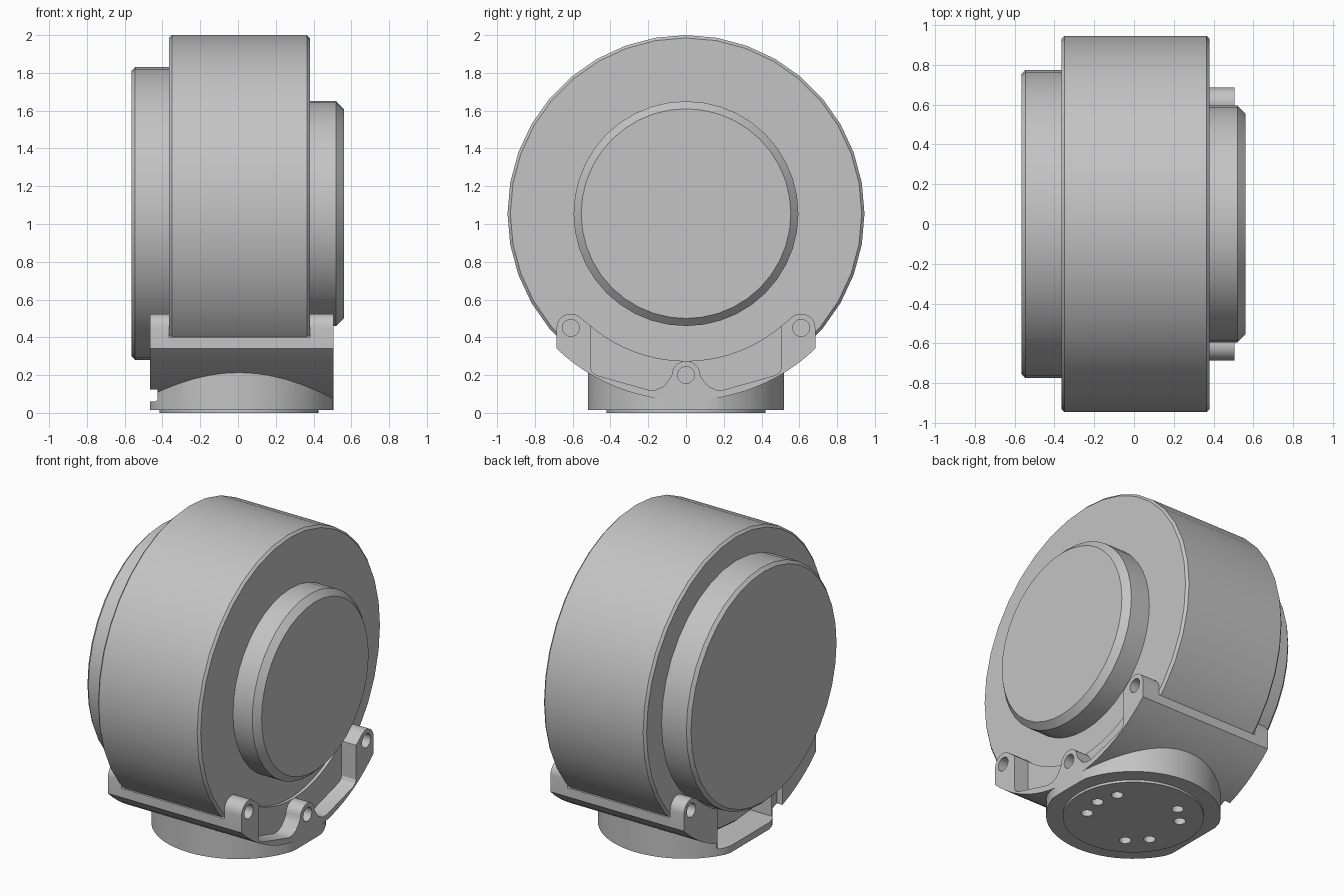
import bpy, bmesh, math

cube = bpy.data.objects.get("Cube")
if cube:
    bpy.data.objects.remove(cube, do_unlink=True)

grey = bpy.data.materials.new("light_grey_metal")
grey.use_nodes = True
COLOR = (0.55, 0.55, 0.55, 1)
grey.diffuse_color = COLOR
grey.node_tree.nodes["Principled BSDF"].inputs["Base Color"].default_value = COLOR

AXIS_Z = 1.055       # height of the drum axis
OUTER = 0.99         # outer radius of the cradle
X0, X1 = -0.465, 0.505   # cradle ends
D0, D1 = -0.365, 0.38    # drum ends
BASE_X = 0.005


def finish(name, bm):
    bmesh.ops.recalc_face_normals(bm, faces=bm.faces)
    mesh = bpy.data.meshes.new(name)
    bm.to_mesh(mesh)
    bm.free()
    mesh.materials.append(grey)
    ob = bpy.data.objects.new(name, mesh)
    bpy.context.collection.objects.link(ob)
    return ob


def loft(name, rings):
    """Skin a list of equal point loops and cap both ends."""
    bm = bmesh.new()
    loops = [[bm.verts.new(p) for p in ring] for ring in rings]
    for a, b in zip(loops, loops[1:]):
        for i in range(len(a)):
            j = (i + 1) % len(a)
            bm.faces.new((a[i], a[j], b[j], b[i]))
    bm.faces.new(loops[0])
    bm.faces.new(loops[-1])
    return finish(name, bm)


def prism(name, pts, a, b, axis="x"):
    if axis == "x":
        return loft(name, [[(h, p, q) for p, q in pts] for h in (a, b)])
    return loft(name, [[(p, q, h) for p, q in pts] for h in (a, b)])


def arc(cx, cy, r, start, end, n):
    steps = [math.radians(start + (end - start) * i / n) for i in range(n + 1)]
    return [(cx + r * math.cos(t), cy + r * math.sin(t)) for t in steps]


def circle(cx, cy, r, n=20):
    return arc(cx, cy, r, 0, 360, n)[:-1]


def box(y, z0, z1):
    return [(-y, z0), (y, z0), (y, z1), (-y, z1)]


def disc(name, profile, n):
    """Disc turned about the drum axis; profile is (x, radius)."""
    return loft(name, [[(x, p, q) for p, q in circle(0, AXIS_Z, r, n)] for x, r in profile])


def cut(ob, *cutters):
    for c in cutters:
        c.hide_render = True
        mod = ob.modifiers.new("cut", "BOOLEAN")
        mod.operation = "DIFFERENCE"
        mod.solver = "EXACT"
        mod.object = c
        bpy.context.view_layer.objects.active = ob
        bpy.ops.object.modifier_apply(modifier=mod.name)


def mirrored(pts):
    return pts + [(-y, z) for y, z in reversed(pts)]


# Drum and its two end discs
parts = [
    disc("main_drum", [(D0, 0.93), (D0 + 0.015, 0.945), (D1 - 0.015, 0.945), (D1, 0.93)], 36),
    disc("left_end_disc" if D0 > 0 else "right_side_disc",
         [(-0.565, 0.755), (-0.545, 0.775), (D0 + 0.01, 0.775)], 36),
    disc("left_side_disc", [(D1 - 0.01, 0.595), (0.52, 0.595), (0.56, 0.555)], 40),
]

# Cradle under the drum
half = math.degrees(math.asin(0.685 / OUTER))
outer_arc = arc(0, AXIS_Z, OUTER, 270 + half, 270 - half, 24)
inner = math.degrees(math.asin(0.675 / 0.935))
saddle = prism("cradle_saddle", outer_arc + [(-0.685, 0.4)]
               + arc(0, AXIS_Z, 0.935, 270 - inner, 270 + inner, 24) + [(0.685, 0.4)], D0, D1)

# End flanges with rounded lugs
lug = arc(-0.61, 0.45, 0.075, 180, 50, 8)
inner = math.degrees(math.asin(0.52 / 0.78))
flange_pts = (outer_arc + lug + arc(0, AXIS_Z, 0.78, 270 - inner, 270 + inner, 20)
              + [(-y, z) for y, z in reversed(lug)])
left_flange = prism("left_flange", flange_pts, D1, X1)
right_flange = prism("right_flange", flange_pts, X0, D0)

# Pocket in the left flange that leaves a thin web, lugs and a centre boss
pocket_side = [(-0.505, 0.6), (-0.505, 0.235), (-0.495, 0.215), (-0.475, 0.2), (-0.2, 0.122),
               (-0.16, 0.122), (-0.12, 0.14), (-0.09, 0.175)]
pocket = prism("pocket_cutter", mirrored(pocket_side + arc(0, 0.2, 0.075, 180, 100, 6)),
               D1 + 0.02, X1 + 0.1)

# Bolt holes through lugs and boss
lug_holes = [prism("lug_hole_cutter", circle(y, z, 0.045), X0 - 0.1, X1 + 0.1)
             for y, z in ((-0.61, 0.45), (0.61, 0.45), (0, 0.2))]
cut(left_flange, pocket, *lug_holes)
cut(right_flange, *lug_holes[:2])

# Round foot with flat ends, and the mounting plate below it
foot_pts = [(min(max(x, X0), X1), y) for x, y in circle(BASE_X, 0, 0.52, 64)]
foot = prism("foot", foot_pts, 0.015, 0.3, "z")
plate = prism("mounting_plate", circle(BASE_X, 0, 0.42, 48), 0, 0.016, "z")
hollow = prism("cradle_hollow_cutter", circle(0, AXIS_Z, 0.965, 96), X0 - 0.1, X1 + 0.1)
cut(foot, hollow)

# Opening under the right flange
notch = prism("notch_cutter", box(0.335, 0.065, 0.5), X0 - 0.1, -0.425)
cavity = prism("cavity_cutter", box(0.28, 0.06, 0.5), X0 - 0.1, -0.16)
for ob in (foot, saddle, right_flange):
    cut(ob, notch, cavity)

# Screw holes in the foot
screw_holes = []
for deg in (0, 30, -30, 120, -120, 150, -150):
    t = math.radians(deg)
    screw_holes.append(prism("screw_hole_cutter", circle(
        BASE_X + 0.28 * math.cos(t), 0.28 * math.sin(t), 0.036, 16), -0.05, 0.085, "z"))
cut(foot, *screw_holes)
cut(plate, *screw_holes)

for c in [pocket, hollow, notch, cavity] + lug_holes + screw_holes:
    bpy.data.objects.remove(c, do_unlink=True)

# Smooth the round walls, keep the edges sharp
bpy.ops.object.select_all(action="DESELECT")
for ob in parts + [saddle, left_flange, right_flange, foot, plate]:
    ob.select_set(True)
    bpy.context.view_layer.objects.active = ob
bpy.ops.object.shade_smooth_by_angle(angle=math.radians(25))
